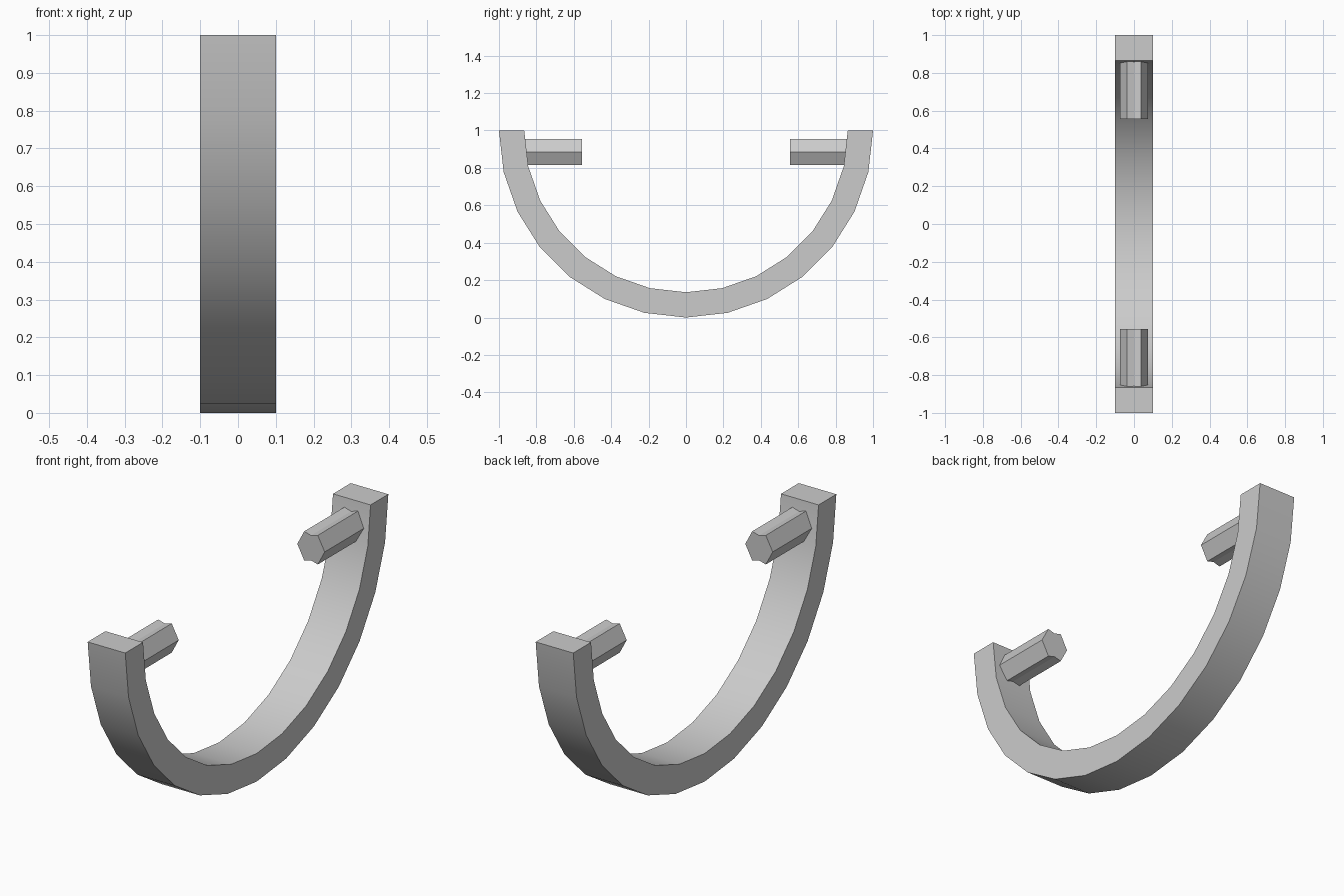
import bpy, bmesh
from math import sin, cos, pi

if "Cube" in bpy.data.objects:
    bpy.data.objects.remove(bpy.data.objects["Cube"])


def finish(bm, name):
    bmesh.ops.recalc_face_normals(bm, faces=bm.faces[:])
    me = bpy.data.meshes.new(name)
    bm.to_mesh(me)
    bm.free()
    ob = bpy.data.objects.new(name, me)
    bpy.context.collection.objects.link(ob)
    bpy.ops.object.select_all(action='DESELECT')
    ob.select_set(True)
    bpy.context.view_layer.objects.active = ob
    bpy.ops.object.shade_smooth_by_angle(angle=pi / 6)
    return ob


# half-ring band: quad cross-section stepped around the lower semicircle
SEG, R_OUT, R_IN, HALF_W = 14, 1.0, 0.865, 0.1
bm = bmesh.new()
rings = []
for i in range(SEG + 1):
    a = pi + pi * i / SEG
    rings.append([bm.verts.new((x, r * cos(a), 1 + r * sin(a)))
                  for x, r in ((-HALF_W, R_OUT), (HALF_W, R_OUT),
                               (HALF_W, R_IN), (-HALF_W, R_IN))])
for a, b in zip(rings, rings[1:]):
    for k in range(4):
        n = (k + 1) % 4
        bm.faces.new((a[k], a[n], b[n], b[k]))
bm.faces.new(rings[0])
bm.faces.new(rings[-1])
finish(bm, "half_ring_band")

# inward pegs: six-cornered section with a slight groove above and below
SECTION = [(0.073, 0), (0.036, 0.07), (0, 0.06), (-0.036, 0.07),
           (-0.073, 0), (-0.036, -0.07), (0, -0.06), (0.036, -0.07)]
for side, name in ((-1, "front_peg"), (1, "back_peg")):
    bm = bmesh.new()
    face = bm.faces.new([bm.verts.new((x, side * 0.555, 0.885 + z))
                         for x, z in SECTION])
    ext = bmesh.ops.extrude_face_region(bm, geom=[face], use_keep_orig=True)
    moved = [g for g in ext["geom"] if isinstance(g, bmesh.types.BMVert)]
    bmesh.ops.translate(bm, verts=moved, vec=(0, side * 0.305, 0))
    finish(bm, name)
